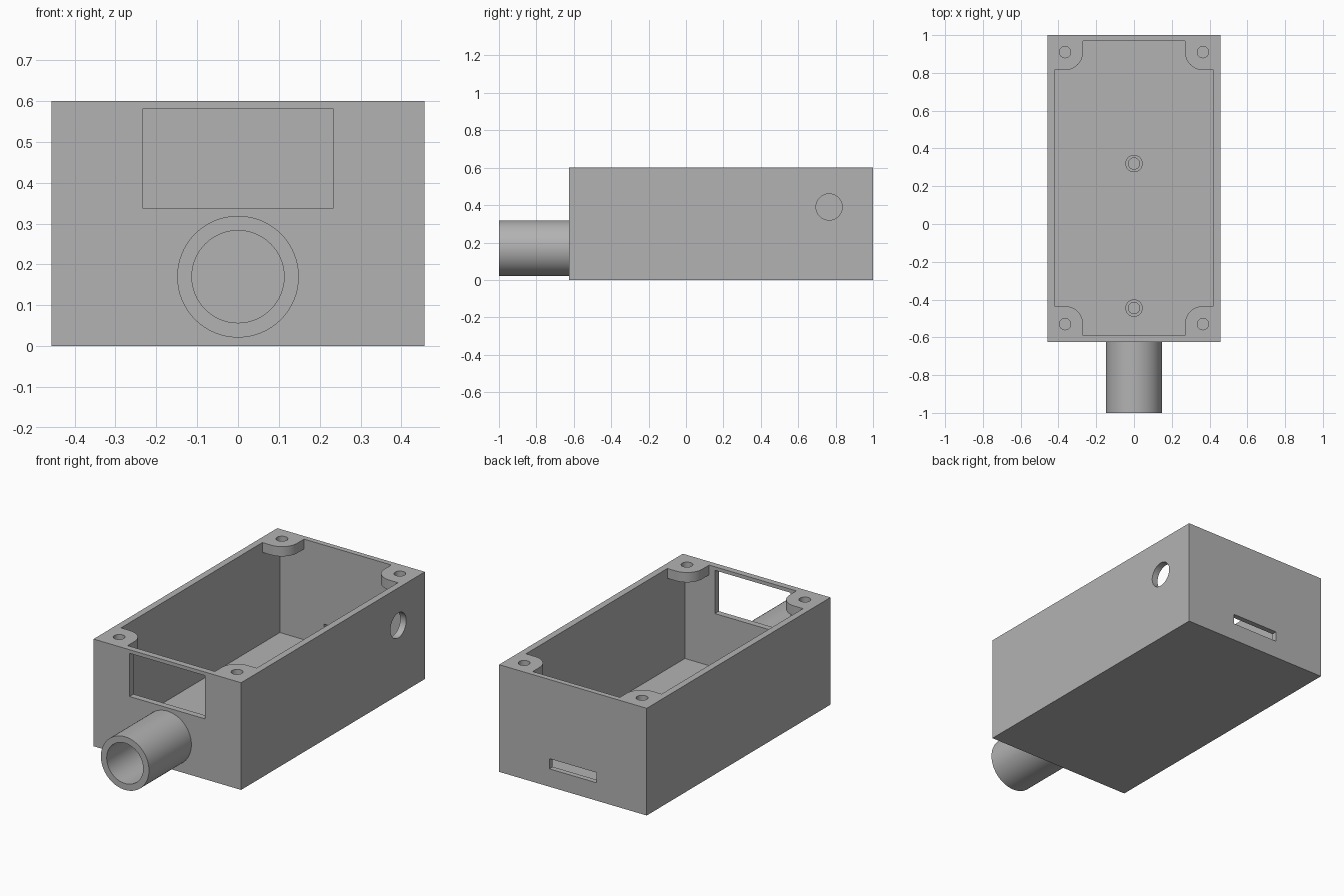
import bpy, bmesh
from math import cos, sin, pi, radians
from mathutils import Matrix, Vector

cube = bpy.data.objects.get("Cube")
if cube:
    bpy.data.objects.remove(cube, do_unlink=True)

GREY = (0.45, 0.45, 0.45, 1)
grey = bpy.data.materials.new("plain grey")
grey.use_nodes = True
grey.diffuse_color = GREY
grey.node_tree.nodes["Principled BSDF"].inputs["Base Color"].default_value = GREY

# Main sizes
HALF_W, FRONT, BACK, HEIGHT = 0.457, -0.625, 1.0, 0.6
IN_W, IN_FRONT, IN_BACK = 0.42, -0.59, 0.97
FLOOR, TAB_Z = 0.037, 0.545
SCREW_X, TAB_R = 0.365, 0.095
SCREW_Y = (-0.53, 0.91)


def finish(name, bm):
    bmesh.ops.recalc_face_normals(bm, faces=bm.faces)
    mesh = bpy.data.meshes.new(name)
    bm.to_mesh(mesh)
    bm.free()
    mesh.materials.append(grey)
    obj = bpy.data.objects.new(name, mesh)
    bpy.context.collection.objects.link(obj)
    return obj


def select(obj):
    bpy.ops.object.select_all(action='DESELECT')
    obj.select_set(True)
    bpy.context.view_layer.objects.active = obj


def box(name, low, high):
    bm = bmesh.new()
    low, high = Vector(low), Vector(high)
    size = Matrix.Diagonal((high - low).to_4d())
    bmesh.ops.create_cube(bm, size=1, matrix=Matrix.Translation((low + high) / 2) @ size)
    return finish(name, bm)


def rod(name, centre, radius, length, axis):
    bm = bmesh.new()
    turn = Vector((0, 0, 1)).rotation_difference(Vector(axis)).to_matrix().to_4x4()
    bmesh.ops.create_cone(bm, cap_ends=True, segments=48, radius1=radius, radius2=radius,
                          depth=length, matrix=Matrix.Translation(centre) @ turn)
    return finish(name, bm)


def prism(name, outline, z0, z1):
    bm = bmesh.new()
    face = bm.faces.new([bm.verts.new((x, y, z0)) for x, y in outline])
    new = bmesh.ops.extrude_face_region(bm, geom=[face])["geom"]
    bmesh.ops.translate(bm, vec=(0, 0, z1 - z0),
                        verts=[v for v in new if isinstance(v, bmesh.types.BMVert)])
    return finish(name, bm)


def ring(name, start, axis, length, outer, inner, segments=64):
    """Hollow cylinder made by spinning a rectangular profile."""
    bm = bmesh.new()
    start, axis = Vector(start), Vector(axis)
    side = Vector((1, 0, 0))
    corners = [(outer, 0), (outer, length), (inner, length), (inner, 0)]
    verts = [bm.verts.new(start + side * r + axis * h) for r, h in corners]
    edges = [bm.edges.new((verts[i], verts[(i + 1) % 4])) for i in range(4)]
    bmesh.ops.spin(bm, geom=verts + edges, cent=start, axis=axis,
                   angle=2 * pi, steps=segments, use_merge=True)
    bmesh.ops.remove_doubles(bm, verts=bm.verts, dist=1e-5)
    return finish(name, bm)


def cut(target, cutter):
    cutter.hide_render = True
    mod = target.modifiers.new("cut", 'BOOLEAN')
    mod.operation, mod.solver, mod.object = 'DIFFERENCE', 'EXACT', cutter
    select(target)
    bpy.ops.object.modifier_apply(modifier=mod.name)
    bpy.data.objects.remove(cutter, do_unlink=True)


def opening_outline():
    """Top opening with a rounded screw tab in each corner."""
    points = []
    for sx, sy in ((1, 1), (-1, 1), (-1, -1), (1, -1)):
        cy, edge = (SCREW_Y[1], IN_BACK) if sy > 0 else (SCREW_Y[0], IN_FRONT)
        arc = [(sx * (SCREW_X - TAB_R * sin(a)), cy - sy * TAB_R * cos(a))
               for a in [i * pi / 24 for i in range(13)]]
        corner = [(sx * IN_W, cy - sy * TAB_R)] + arc + [(sx * (SCREW_X - TAB_R), edge)]
        points += corner if sx == sy else corner[::-1]
    return points


# Open box with corner screw tabs
case = box("case", (-HALF_W, FRONT, 0), (HALF_W, BACK, HEIGHT))
cut(case, box("cavity", (-IN_W, IN_FRONT, FLOOR), (IN_W, IN_BACK, TAB_Z)))
cut(case, prism("opening", opening_outline(), 0.4, 0.7))
for sx in (-1, 1):
    for y in SCREW_Y:
        cut(case, rod("screw_hole", (sx * SCREW_X, y, HEIGHT), 0.03, 0.3, (0, 0, 1)))

# Front window, rear slot and side hole
cut(case, box("window", (-0.234, -0.7, 0.338), (0.234, -0.5, 0.58)))
cut(case, box("slot", (-0.146, 0.9, 0.1), (0.146, 1.1, 0.157)))
cut(case, rod("side_hole", (HALF_W, 0.765, 0.39), 0.07, 0.3, (1, 0, 0)))

# Front tube and the two mounting posts on the floor
tube = ring("front_tube", (0, -1, 0.17), (0, 1, 0), 0.39, 0.149, 0.113)
posts = [ring(name, (0, y, 0.03), (0, 0, 1), 0.07, 0.046, 0.03, 32)
         for name, y in (("front_post", -0.445), ("rear_post", 0.32))]

for obj in [case, tube] + posts:
    select(obj)
    bpy.ops.object.shade_smooth_by_angle(angle=radians(30))
